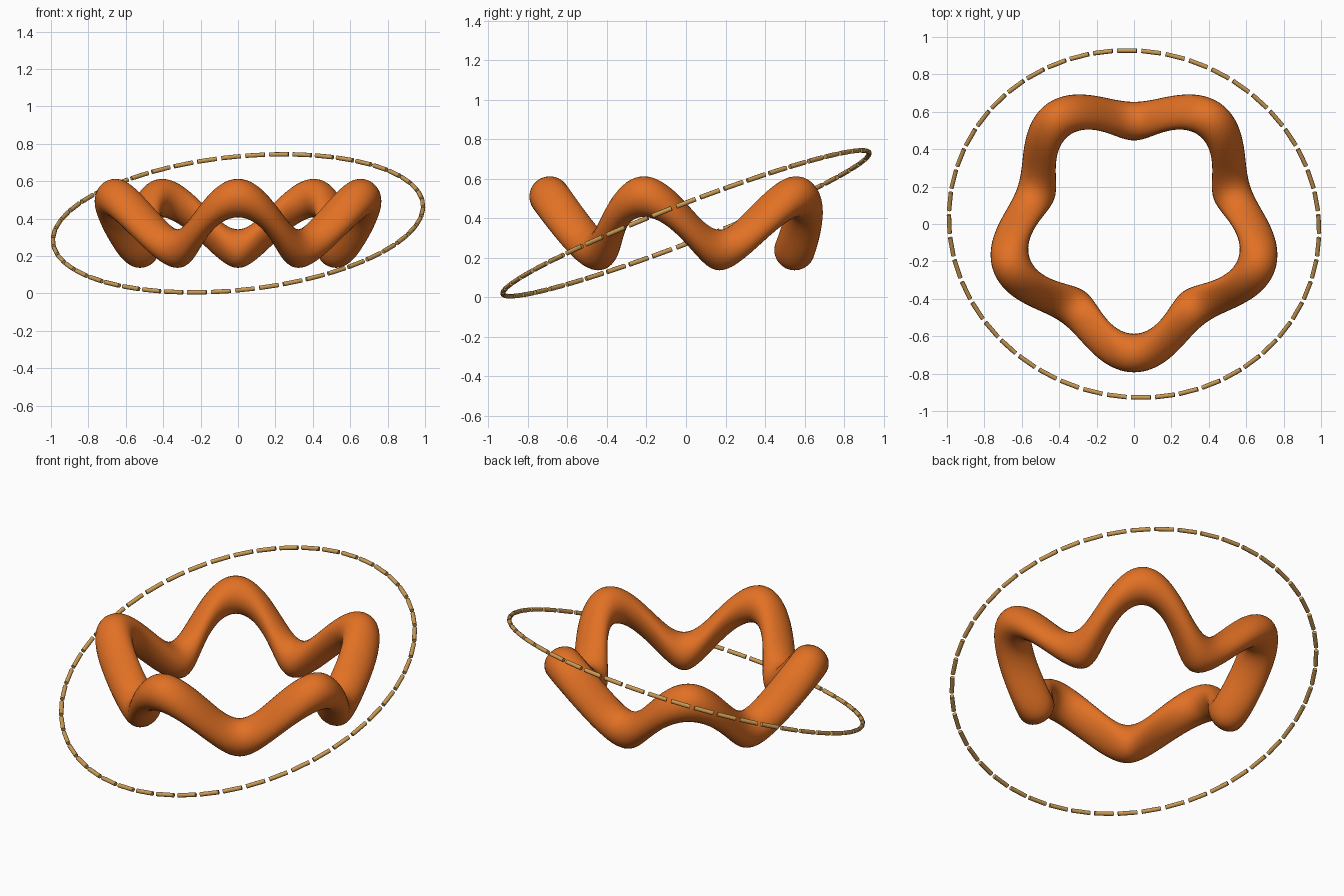
import bpy
import bmesh
from math import sin, cos, pi, radians
from mathutils import Matrix, Euler

cube = bpy.data.objects.get("Cube")
if cube:
    bpy.data.objects.remove(cube, do_unlink=True)


def material(name, colour):
    mat = bpy.data.materials.new(name)
    mat.use_nodes = True
    mat.diffuse_color = (*colour, 1)
    mat.node_tree.nodes["Principled BSDF"].inputs["Base Color"].default_value = (*colour, 1)
    return mat


def finish(name, bm, mat):
    bmesh.ops.recalc_face_normals(bm, faces=bm.faces)
    mesh = bpy.data.meshes.new(name)
    bm.to_mesh(mesh)
    bm.free()
    mesh.materials.append(mat)
    obj = bpy.data.objects.new(name, mesh)
    bpy.context.collection.objects.link(obj)
    bpy.ops.object.select_all(action="DESELECT")
    obj.select_set(True)
    bpy.context.view_layer.objects.active = obj
    bpy.ops.object.shade_smooth_by_angle(angle=radians(40))
    return obj


orange = material("orange", (0.76, 0.165, 0.018))
tan = material("tan", (0.60, 0.33, 0.09))
MID_HEIGHT = 0.375

# Wavy crown: upright round sections swept around five lobes
LOBES, STEPS, SIDES, TUBE = 5, 200, 28, 0.103
bm = bmesh.new()
rings = []
for i in range(STEPS):
    angle = 2 * pi * i / STEPS
    wave = cos(LOBES * (angle + pi / 2))
    ring = []
    for j in range(SIDES):
        turn = 2 * pi * j / SIDES
        radius = 0.62 + 0.07 * wave + TUBE * cos(turn)
        height = MID_HEIGHT + 0.135 * wave + TUBE * sin(turn)
        ring.append(bm.verts.new((radius * cos(angle), radius * sin(angle), height)))
    rings.append(ring)
for i, ring in enumerate(rings):
    after = rings[(i + 1) % STEPS]
    for j in range(SIDES):
        k = (j + 1) % SIDES
        bm.faces.new((ring[j], after[j], after[k], ring[k]))
finish("wavy_crown", bm, orange)

# Tilted hoop of short rods
RODS, HOOP, ROD, LENGTH = 48, 0.993, 0.012, 0.105
tilt = Matrix.Translation((0, 0, MID_HEIGHT)) @ Euler((radians(21), radians(-6), 0)).to_matrix().to_4x4()
bm = bmesh.new()
for i in range(RODS):
    place = (tilt @ Matrix.Rotation(2 * pi * i / RODS, 4, "Z")
             @ Matrix.Translation((HOOP, 0, 0)) @ Matrix.Rotation(pi / 2, 4, "X"))
    bmesh.ops.create_cone(bm, cap_ends=True, segments=10, radius1=ROD, radius2=ROD,
                          depth=LENGTH, matrix=place)
finish("dashed_hoop", bm, tan)
